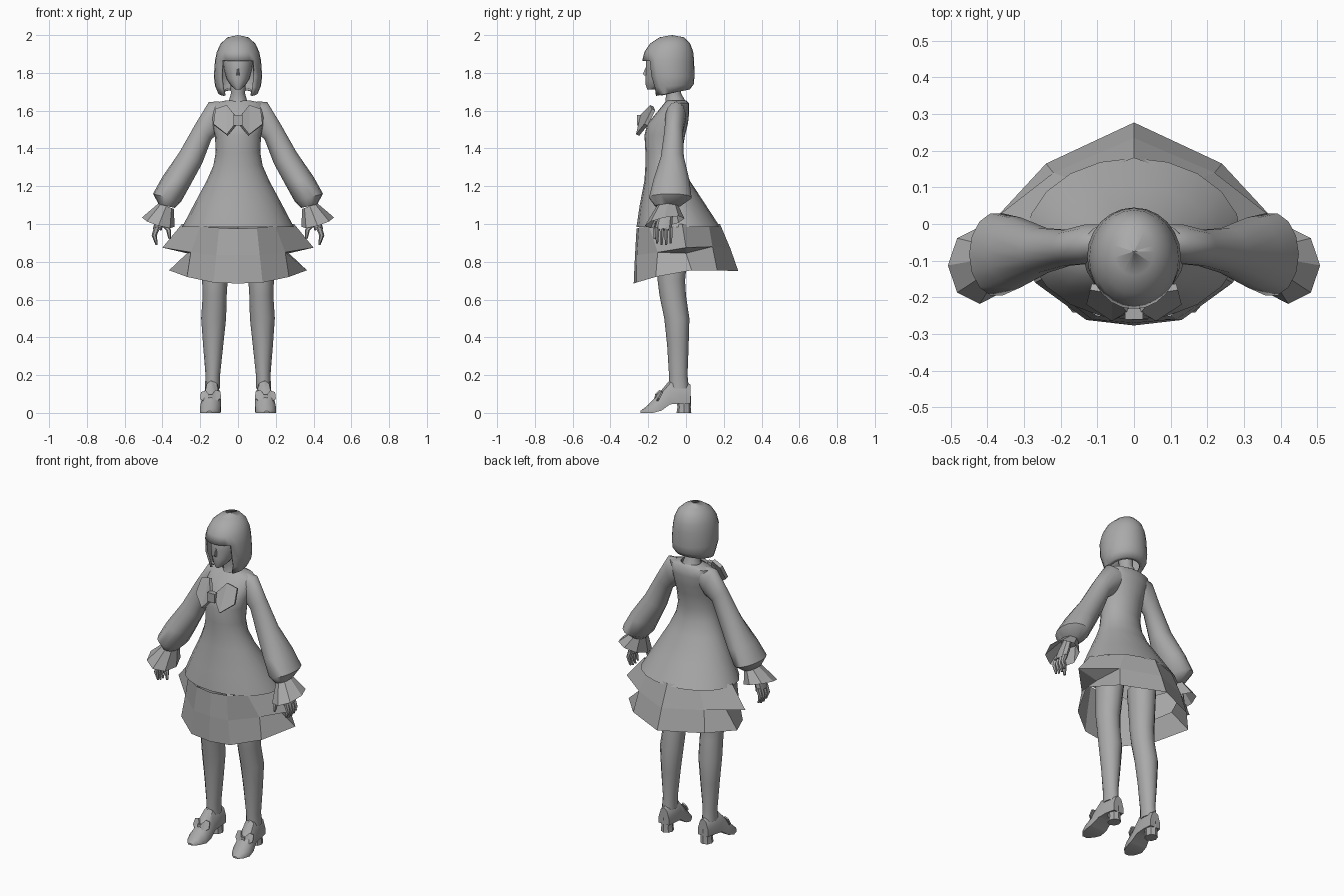
import bpy, bmesh, math
from mathutils import Vector

grey = bpy.data.materials.new("plain_grey")
grey.diffuse_color = (0.4, 0.4, 0.4, 1)


def finish(name, bm, angle=40, mirror=False, thick=0.0):
    bmesh.ops.remove_doubles(bm, verts=bm.verts, dist=0.0005)
    bmesh.ops.recalc_face_normals(bm, faces=bm.faces)
    me = bpy.data.meshes.new(name)
    bm.to_mesh(me)
    bm.free()
    me.materials.append(grey)
    ob = bpy.data.objects.new(name, me)
    bpy.context.collection.objects.link(ob)
    if angle:
        bpy.ops.object.select_all(action='DESELECT')
        ob.select_set(True)
        bpy.context.view_layer.objects.active = ob
        bpy.ops.object.shade_smooth_by_angle(angle=math.radians(angle))
    if thick:
        m = ob.modifiers.new("thickness", 'SOLIDIFY')
        m.thickness = thick
    if mirror:
        ob.modifiers.new("mirror", 'MIRROR')
    return ob


def skin(bm, loops, closed=True):
    rows = [[bm.verts.new(p) for p in lp] for lp in loops]
    n = len(rows[0])
    for a, b in zip(rows, rows[1:]):
        for i in range(n if closed else n - 1):
            j = (i + 1) % n
            bm.faces.new((a[i], a[j], b[j], b[i]))
    return rows


# ring = inner x, inner z, outer x, outer z, front y, back y, front drop
def ring(xi, zi, xo, zo, y0, y1, drop=0.0, n=16):
    out = []
    for i in range(n):
        t = 2 * math.pi * i / n
        c, s = math.cos(t), math.sin(t)
        k = (1 + c) / 2
        out.append((xi + (xo - xi) * k, (y0 + y1) / 2 + (y1 - y0) / 2 * s,
                    zi + (zo - zi) * k + drop * s))
    return out


def loft(name, rings, n=16, caps=True, **kw):
    bm = bmesh.new()
    rows = skin(bm, [ring(*r, n=n) for r in rings])
    if caps:
        bm.faces.new(rows[0])
        bm.faces.new(rows[-1])
    return finish(name, bm, **kw)


def sym(hx, z, y0, y1, drop=0.0):
    return (-hx, z, hx, z, y0, y1, drop)


# bodice, neck and smooth upper skirt
loft("neck", [sym(.04, 1.76, -.12, -.03), sym(.038, 1.69, -.105, -.025),
              sym(.05, 1.645, -.11, 0), sym(.07, 1.61, -.12, .01)], n=12)
loft("dress_body", [sym(.06, 1.655, -.10, .0), sym(.135, 1.64, -.115, .015), sym(.145, 1.59, -.155, .017),
                    sym(.135, 1.53, -.205, .01), sym(.122, 1.47, -.22, -.005),
                    sym(.118, 1.38, -.215, -.02), sym(.13, 1.31, -.215, -.012),
                    sym(.165, 1.23, -.22, .02), sym(.235, 1.1, -.245, .105),
                    sym(.295, .985, -.262, .18)], n=20, caps=False, angle=60)

# faceted lower skirt with a folded notch on each side
top = [(0, -.262, .975), (.1, -.25, .98), (.2, -.195, .985), (.297, -.02, 1.0), (.17, .12, 1.0), (0, .18, 1.0)]
mid = [(0, -.27, .835), (.115, -.26, .835), (.25, -.15, .85), (.40, 0, .875), (.22, .14, .88), (0, .235, .87)]
fold = [p if i != 3 else (.27, 0, .845) for i, p in enumerate(mid)]
hem = [(0, -.277, .685), (.13, -.262, .69), (.27, -.16, .72), (.365, .03, .755), (.24, .165, .755), (0, .277, .75)]


def both(half):
    return half + [(-x, y, z) for x, y, z in half[-2:0:-1]]


bm = bmesh.new()
skin(bm, [both(r) for r in (top, mid, fold, hem)])
finish("skirt_ruffle", bm, angle=0)

# sleeves and flared cuffs
loft("sleeve", [(.08, 1.52, .10, 1.65, -.10, .0), (.10, 1.48, .155, 1.645, -.11, .0),
                (.14, 1.45, .225, 1.53, -.115, -.015), (.19, 1.32, .31, 1.38, -.135, -.01),
                (.25, 1.21, .40, 1.25, -.175, .02), (.30, 1.12, .45, 1.16, -.198, .032),
                (.335, 1.085, .42, 1.105, -.165, -.03)], n=14, angle=50, mirror=True)
loft("cuff", [(.34, 1.08, .42, 1.11, -.155, -.04), (.335, .985, .508, 1.035, -.218, -.008, .02)],
     n=8, caps=False, angle=0, mirror=True)

# hands
loft("palm", [(.375, 1.09, .42, 1.09, -.13, -.07), (.385, 1.03, .435, 1.04, -.15, -.07),
              (.405, .965, .45, .975, -.165, -.075)], n=8, mirror=True)
for i in range(4):
    y = -.153 + i * .024
    tip = .885 + .008 * abs(i - 1.5)
    loft("finger_%d" % (i + 1), [(.41, .985, .445, .985, y - .012, y + .012),
                                 (.43, .94, .457, .94, y - .011, y + .011),
                                 (.425, tip, .437, tip, y - .006, y + .006)], n=6, mirror=True)
loft("thumb", [(.385, 1.02, .415, 1.0, -.165, -.125), (.355, .97, .38, .965, -.175, -.145),
               (.355, .92, .368, .92, -.172, -.155)], n=6, mirror=True)

# legs
loft("leg", [(.035, .95, .19, .95, -.16, .02), (.055, .7, .19, .7, -.15, -.005),
             (.06, .62, .187, .62, -.14, 0), (.063, .5, .195, .5, -.115, .018),
             (.078, .36, .185, .36, -.10, .014), (.095, .2, .172, .2, -.09, .008),
             (.095, .13, .175, .13, -.09, .015)], n=12, mirror=True)

# shoes: rings along the foot = y, x centre, half width, bottom z, top z
shoe = [(.025, .132, .034, .05, .15), (-.03, .135, .042, .05, .175), (-.085, .138, .045, .045, .175),
        (-.13, .143, .053, .012, .12), (-.175, .147, .055, 0, .07), (-.215, .15, .04, 0, .03),
        (-.242, .152, .015, 0, .01)]
bm = bmesh.new()
loops = []
for y, cx, hw, z0, z1 in shoe:
    prof = [(-1, 0), (1, 0), (1, .4), (.6, .85), (0, 1), (-.6, .85), (-1, .4)]
    loops.append([(cx + hw * u, y, z0 + (z1 - z0) * v) for u, v in prof])
rows = skin(bm, loops)
bm.faces.new(rows[0])
bm.faces.new(rows[-1])
finish("shoe", bm, mirror=True)
loft("shoe_heel", [(.095, .09, .17, .09, -.055, .027), (.1, .03, .165, .03, -.045, .025),
                   (.097, 0, .168, 0, -.05, .028)], n=8, mirror=True)

# ribbon bows: wing outline shared by the chest bow and the shoe bows
WING = [(.02, 0, .03), (.06, .05, .08), (.12, .06, .06), (.13, .02, -.02), (.06, -.025, -.075), (.02, -.005, -.025)]


def bow(name, centre, scale, mirror=False):
    c = Vector(centre)
    bm = bmesh.new()
    for side in (-1, 1):
        pts = [bm.verts.new(c + Vector((x * side, y, z)) * scale) for x, y, z in WING]
        a, b, d, e, f, g = pts
        bm.faces.new((a, b, f, g))
        bm.faces.new((b, d, e, f))
    finish(name + "_wings", bm, angle=0, mirror=mirror, thick=.02 * scale)
    bm = bmesh.new()
    bmesh.ops.create_cube(bm, size=1)
    for v in bm.verts:
        v.co = c + Vector((v.co.x * .05, v.co.y * .03 - .005, v.co.z * .055)) * scale
    finish(name + "_knot", bm, angle=0, mirror=mirror)


bow("chest_bow", (0, -.24, 1.55), 1)
bow("shoe_bow", (.146, -.155, .085), .42, mirror=True)

# head and nose
loft("head", [sym(.014, 1.712, -.205, -.165), sym(.04, 1.735, -.213, -.10), sym(.062, 1.77, -.215, -.05),
              sym(.075, 1.82, -.212, -.03), sym(.08, 1.87, -.212, -.01), sym(.07, 1.93, -.18, -.02)], n=16)
loft("nose", [sym(.009, 1.785, -.222, -.2), sym(.007, 1.797, -.23, -.2), sym(.004, 1.83, -.213, -.2)], n=6)

# bobbed hair with the face opening cut out below the fringe
bm = bmesh.new()
skin(bm, [ring(*r, n=24) for r in (
    sym(.001, 2.0, -.076, -.074), sym(.055, 1.988, -.14, -.01), sym(.092, 1.955, -.19, .022),
    sym(.112, 1.912, -.22, .038), sym(.122, 1.865, -.232, .043), sym(.128, 1.78, -.222, .045),
    sym(.121, 1.73, -.2, .041, .01), sym(.105, 1.692, -.19, .02, .02), sym(.085, 1.69, -.17, 0, .02))])
gone = [f for f in bm.faces if f.calc_center_median().z < 1.86 and f.calc_center_median().y < -.12
        and abs(f.calc_center_median().x) < .078]
bmesh.ops.delete(bm, geom=gone, context='FACES')
finish("hair", bm, angle=60, thick=.012)
